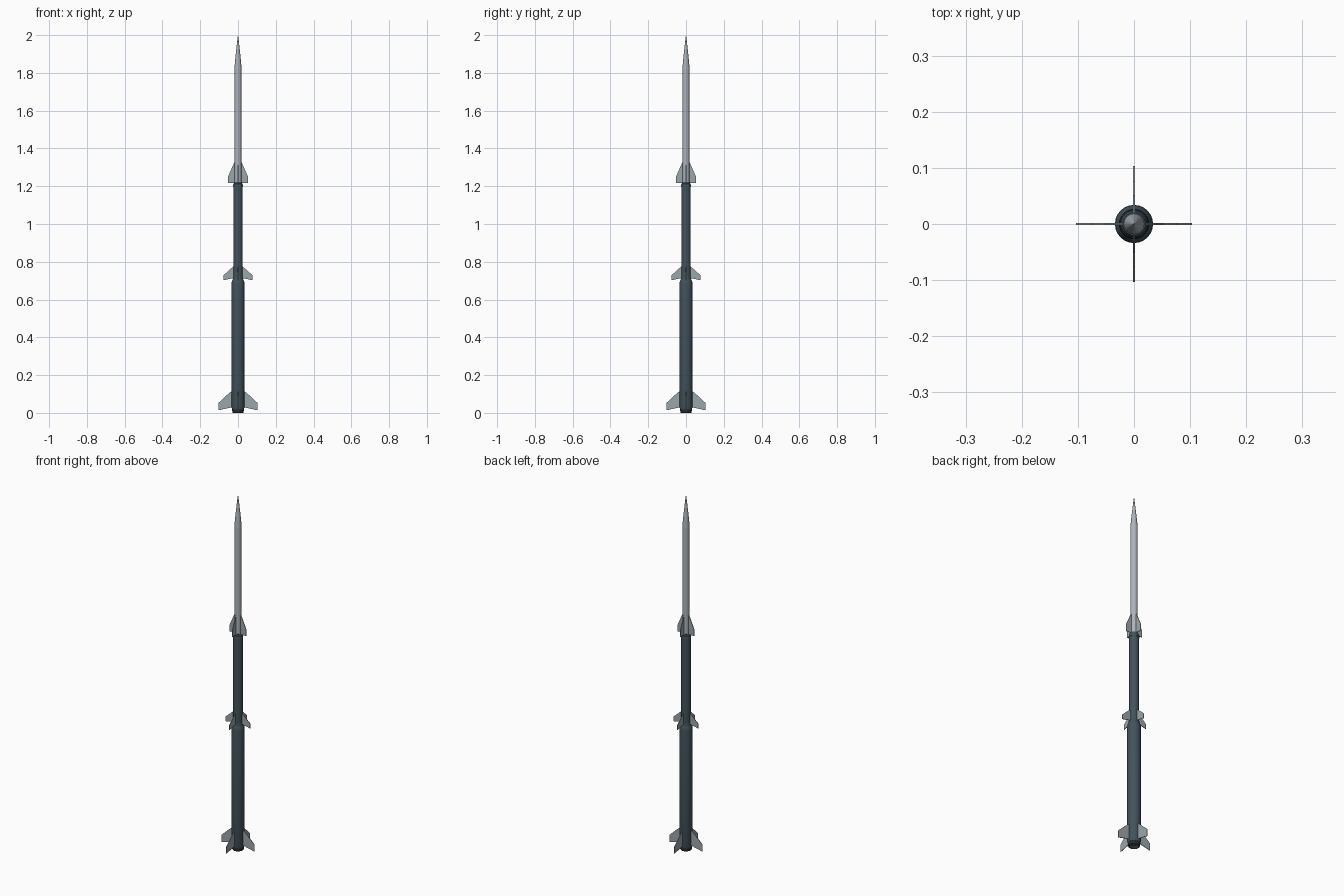
import bpy, bmesh, math

if "Cube" in bpy.data.objects:
    bpy.data.objects.remove(bpy.data.objects["Cube"])

SIDES = 24


def material(name, rgb):
    m = bpy.data.materials.new(name)
    m.diffuse_color = (*rgb, 1)
    m.use_nodes = True
    m.node_tree.nodes["Principled BSDF"].inputs["Base Color"].default_value = m.diffuse_color
    return m


DARK = material("dark_slate", (0.055, 0.085, 0.105))
BLACK = material("nozzle_black", (0.02, 0.022, 0.025))
LIGHT = material("light_grey", (0.42, 0.46, 0.50))
FIN = material("fin_grey", (0.33, 0.38, 0.40))


def finish(name, bm, mat):
    bmesh.ops.remove_doubles(bm, verts=bm.verts, dist=1e-6)
    bmesh.ops.recalc_face_normals(bm, faces=bm.faces)
    me = bpy.data.meshes.new(name)
    bm.to_mesh(me)
    bm.free()
    me.materials.append(mat)
    ob = bpy.data.objects.new(name, me)
    bpy.context.collection.objects.link(ob)
    return ob


def lathe(name, profile, mat):
    """Spin a closed-to-axis (radius, z) profile around z."""
    bm = bmesh.new()
    vs = [bm.verts.new((r, 0, z)) for r, z in profile]
    es = [bm.edges.new(p) for p in zip(vs, vs[1:])]
    bmesh.ops.spin(bm, geom=vs + es, cent=(0, 0, 0), axis=(0, 0, 1),
                   angle=2 * math.pi, steps=SIDES)
    ob = finish(name, bm, mat)
    bpy.context.view_layer.objects.active = ob
    ob.select_set(True)
    bpy.ops.object.shade_smooth_by_angle(angle=math.radians(25))
    ob.select_set(False)


def fins(name, outline, thick):
    """Four thin plates, each extruded from a (radius, z) outline."""
    bm = bmesh.new()
    for i in range(4):
        a = i * math.pi / 2
        c, s = math.cos(a), math.sin(a)
        sides = [[bm.verts.new((r * c - t * s, r * s + t * c, z))
                  for r, z in outline] for t in (-thick / 2, thick / 2)]
        bm.faces.new(sides[0])
        bm.faces.new(sides[1][::-1])
        for k in range(len(outline)):
            n = (k + 1) % len(outline)
            bm.faces.new((sides[0][k], sides[0][n], sides[1][n], sides[1][k]))
    finish(name, bm, FIN)


# First stage: wide booster with tapered shoulder
lathe("first_stage", [(0, 0.018), (0.031, 0.018), (0.034, 0.03), (0.034, 0.685),
                      (0.033, 0.695), (0.026, 0.71), (0, 0.71)], DARK)
# Hollow engine nozzle
lathe("nozzle", [(0, 0.03), (0.022, 0.018), (0.026, 0.002), (0.028, 0),
                 (0.030, 0.003), (0.031, 0.02)], BLACK)
# Second stage: narrower booster
lathe("second_stage", [(0, 0.70), (0.027, 0.70), (0.027, 0.715), (0.025, 0.718),
                       (0.025, 1.212), (0.021, 1.215), (0, 1.215)], DARK)
# Joint between second and third stage
lathe("upper_joint", [(0, 1.195), (0.0265, 1.195), (0.0265, 1.205),
                      (0.020, 1.222), (0, 1.222)], DARK)
# Third stage: slim light tube
lathe("third_stage", [(0, 1.216), (0.018, 1.216), (0.018, 1.82), (0, 1.82)], LIGHT)
# Pointed nose
lathe("nose_cone", [(0, 1.815), (0.0185, 1.815), (0.0185, 1.83), (0.0135, 1.885),
                    (0.0065, 1.95), (0.002, 1.99), (0, 2.0)], LIGHT)

# Fin sets
fins("lower_fins", [(0.030, 0.03), (0.103, 0.014), (0.103, 0.053), (0.045, 0.107),
                    (0.030, 0.117)], 0.003)
fins("middle_fins", [(0.022, 0.714), (0.077, 0.702), (0.077, 0.728),
                     (0.022, 0.778)], 0.003)
fins("upper_fins", [(0.015, 1.217), (0.052, 1.217), (0.052, 1.253), (0.020, 1.325),
                    (0.015, 1.325)], 0.003)
